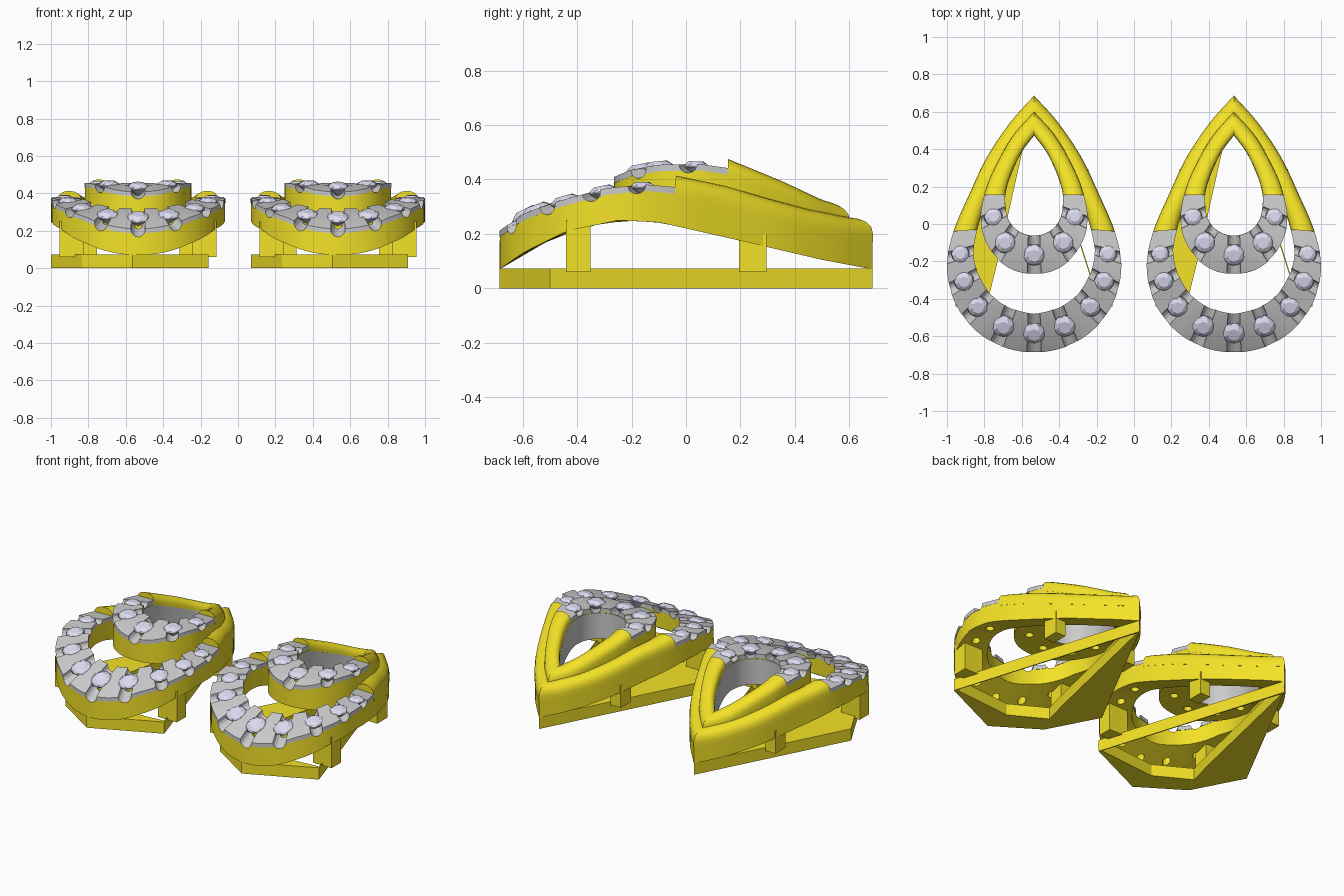
import bpy, bmesh, math
from mathutils import Vector, Matrix

if "Cube" in bpy.data.objects:
    bpy.data.objects.remove(bpy.data.objects["Cube"])

def material(name, rgb):
    m = bpy.data.materials.new(name)
    m.diffuse_color = (*rgb, 1)
    m.use_nodes = True
    m.node_tree.nodes["Principled BSDF"].inputs["Base Color"].default_value = m.diffuse_color
    return m

GOLD = material("gold", (0.9, 0.76, 0.02))
STONE = material("stone", (0.74, 0.73, 0.9))
SEAT = material("seat_grey", (0.6, 0.6, 0.6))
parts = []

def add(name, bm, mat=None, smooth=False):
    bmesh.ops.recalc_face_normals(bm, faces=bm.faces[:])
    me = bpy.data.meshes.new(name)
    bm.to_mesh(me)
    bm.free()
    ob = bpy.data.objects.new(name, me)
    bpy.context.collection.objects.link(ob)
    if mat:
        me.materials.append(mat)
    if smooth:
        bpy.ops.object.select_all(action='DESELECT')
        ob.select_set(True)
        bpy.context.view_layer.objects.active = ob
        bpy.ops.object.shade_smooth_by_angle(angle=math.radians(35))
    return ob

def spline(keys, t):
    # smooth curve through the half outline, mirrored at the round end
    n = len(keys) - 1
    p = [Vector(k) for k in keys]
    p = [Vector((-p[1].x, p[1].y))] + p + [2 * p[-1] - p[-2]]
    i = min(int(t), n - 1)
    f = t - i
    a, b, c, d = p[i:i + 4]
    return 0.5 * (2 * b + (c - a) * f + (2 * a - 5 * b + 4 * c - d) * f * f + (3 * b - a - 3 * c + d) * f ** 3)

def lerp(table, y):
    for (y0, z0), (y1, z1) in zip(table, table[1:]):
        if y <= y1:
            return z0 + (z1 - z0) * max(0, (y - y0) / (y1 - y0))
    return table[-1][1]

class Drop:
    # teardrop ring: outer and inner half outlines, bottom and top height by y
    def __init__(self, outer, inner, low, top):
        self.outer, self.inner, self.low, self.top = outer, inner, low, top
        self.n = len(outer) - 1

    def edges(self, s):
        o, i = spline(self.outer, abs(s)), spline(self.inner, abs(s))
        if s < 0:
            o.x, i.x = -o.x, -i.x
        return o, i

    def loft(self, name, ts, profile, mat=None, closed=False):
        bm = bmesh.new()
        rings = []
        for s in ts:
            o, i = self.edges(s)
            ring = []
            for u, v, dz in profile:
                q = o.lerp(i, u)
                zl, zt = lerp(self.low, q.y), lerp(self.top, q.y)
                ring.append(bm.verts.new((q.x, q.y, zl + v * (zt - zl) + dz)))
            rings.append(ring)
        k = len(profile)
        for a in range(len(rings) - (not closed)):
            r, q = rings[a], rings[(a + 1) % len(rings)]
            for j in range(k):
                bm.faces.new((r[j], r[(j + 1) % k], q[(j + 1) % k], q[j]))
        if not closed:
            bm.faces.new(rings[0])
            bm.faces.new(rings[-1])
        return add(name, bm, mat, True)

    def around(self, a, b, step=0.2):
        m = round((b - a) / step)
        return [a + (b - a) * j / m for j in range(m + 1)]

    def build(self, name, split, gems, rail_h):
        body = self.loft(name + "_band", self.around(-self.n, self.n)[1:],
                         [(0, 0, 0), (0, 1, 0), (0.5, 1, 0), (1, 1, 0), (1, 0, 0)], GOLD, True)
        cap = self.loft(name + "_setting", self.around(-split, split),
                        [(-.01, 1, -.012), (-.01, 1, .012), (.5, 1, .012), (1.01, 1, .012), (1.01, 1, -.012), (.5, 1, -.012)])
        # half-round rail running over the tip
        arc = [(0.5 - 0.51 * math.cos(math.pi * j / 8), 1, rail_h * math.sin(math.pi * j / 8) ** 0.8) for j in range(9)]
        ts = self.around(split, self.n)
        rail = self.loft(name + "_rail", ts + [-t for t in reversed(ts[:-1])],
                         [(-.01, 1, -.03)] + arc + [(1.01, 1, -.03)], GOLD)
        parts.extend([body, cap, rail])
        # stones, scallops and drilled seats
        scallop, drill = bmesh.new(), bmesh.new()
        for t, r in gems:
            for s in ([t] if t == 0 else [-t, t]):
                o, i = self.edges(s)
                m = o.lerp(i, 0.5)
                z = lerp(self.top, m.y)
                oz, iz = lerp(self.top, o.y), lerp(self.top, i.y)
                a, b = Vector((*o, oz)), Vector((*i, iz))
                d = b - a
                rot = d.to_track_quat('Z', 'Y').to_matrix().to_4x4()
                mid = (a + b) / 2 + Vector((0, 0, 0.011))
                bmesh.ops.create_cone(scallop, cap_ends=True, segments=14, radius1=r * .66, radius2=r * .54,
                                      depth=d.length * 1.2, matrix=Matrix.Translation(mid) @ rot)
                bmesh.ops.create_cone(drill, cap_ends=True, segments=12, radius1=.024, radius2=.024,
                                      depth=.6, matrix=Matrix.Translation((m.x, m.y, z)))
                slope = (lerp(self.top, m.y + .05) - lerp(self.top, m.y - .05)) / .1
                parts.append(gem(name + "_stone", (m.x, m.y, z + .002), r * 1.03, math.atan(slope)))
        for label, bm, targets in (("scallop", scallop, (body, cap)), ("drill", drill, (body,))):
            cutter = add(name + "_" + label + "_cutter", bm, SEAT if label == "scallop" else GOLD)
            for ob in targets:
                mod = ob.modifiers.new(label, 'BOOLEAN')
                mod.operation, mod.solver, mod.object = 'DIFFERENCE', 'EXACT', cutter
                if ob is body:
                    mod.material_mode = 'TRANSFER'
                bpy.context.view_layer.objects.active = ob
                bpy.ops.object.modifier_apply(modifier=label)
            bpy.data.objects.remove(cutter)

def gem(name, loc, r, tilt):
    bm = bmesh.new()
    n = 8
    levels = [(.55, .4), (.88, .2), (1, .04), (1, -.04)]
    rings = [[bm.verts.new((r * k * math.cos(2 * math.pi * (j + .5 * (q % 2)) / n),
                            r * k * math.sin(2 * math.pi * (j + .5 * (q % 2)) / n), r * h)) for j in range(n)]
             for q, (k, h) in enumerate(levels)]
    for a, b in zip(rings, rings[1:]):
        for j in range(n):
            bm.faces.new((a[j], b[j], b[(j + 1) % n], a[(j + 1) % n]))
    bm.faces.new(rings[0])
    tip = bm.verts.new((0, 0, -.8 * r))
    for j in range(n):
        bm.faces.new((rings[-1][j], tip, rings[-1][(j + 1) % n]))
    bm.transform(Matrix.Translation(loc) @ Matrix.Rotation(tilt, 4, 'X'))
    return add(name, bm, STONE)

# large outer drop
Drop([(0, -.685), (.18, -.65), (.33, -.55), (.43, -.4), (.465, -.22), (.43, -.04), (.35, .15), (.25, .36), (.125, .545), (0, .685)],
     [(0, -.48), (.115, -.455), (.21, -.4), (.285, -.3), (.325, -.17), (.305, -.03), (.25, .13), (.17, .29), (.085, .42), (0, .53)],
     [(-.685, .07), (-.6, .13), (-.44, .21), (-.25, .25), (-.1, .243), (.2, .175), (.5, .105), (.685, .07)],
     [(-.685, .2), (-.6, .26), (-.5, .3), (-.3, .355), (-.15, .37), (-.04, .36), (.15, .32), (.3, .275), (.45, .235), (.6, .205), (.685, .2)]
     ).build("outer_drop", 5, [(0, .06), (1.12, .06), (2.3, .056), (3.3, .052), (4.22, .047)], .055)

# small raised inner drop
inner = Drop([(0, -.265), (.11, -.245), (.2, -.18), (.265, -.075), (.285, .03), (.265, .155), (.22, .28), (.12, .46), (0, .6)],
             [(0, -.065), (.055, -.055), (.105, -.025), (.14, .025), (.153, .08), (.155, .155), (.13, .25), (.07, .38), (0, .475)],
             [(-.27, .27), (.1, .26), (.3, .2), (.6, .12)],
             [(-.27, .395), (-.2, .425), (-.1, .442), (.05, .445), (.155, .43), (.35, .35), (.5, .28), (.6, .25)])
inner.build("inner_drop", 5, [(0, .058), (2.05, .056), (3.8, .048)], .045)
# grey lining of the inner opening
parts.append(inner.loft("inner_lining", inner.around(-8, 8)[1:],
                        [(.98, .02, 0), (.98, .9, 0), (1.015, .9, 0), (1.015, .02, 0)], None, True))

# lopsided base frame: wide on one side, a thin bar on the other
po = [(0, .685), (-.465, -.2), (-.3, -.51), (-.03, -.685), (.375, -.5)]
pi = [(-.002, .66), (-.195, -.2), (-.245, -.4), (-.03, -.52), (.365, -.485)]
bm = bmesh.new()
rows = [[bm.verts.new((x, y, z)) for x, y in pts] for pts, z in ((po, 0), (po, .073), (pi, .073), (pi, 0))]
for a in range(4):
    for j in range(5):
        k = (j + 1) % 5
        bm.faces.new((rows[a][j], rows[a][k], rows[(a + 1) % 4][k], rows[(a + 1) % 4][j]))
parts.append(add("base_frame", bm, GOLD))

# support posts
for name, x, y, sx, sy, top in (("front_post", .355, -.395, .13, .09, .25), ("back_post", .255, .245, .07, .1, .2)):
    for side in (-1, 1):
        bm = bmesh.new()
        bmesh.ops.create_cube(bm, size=1, matrix=Matrix.Translation((side * x, y, (.06 + top) / 2))
                              @ Matrix.Diagonal((sx, sy, top - .06, 1)))
        parts.append(add(name, bm, GOLD))

# matching pair
for ob in parts:
    twin = ob.copy()
    bpy.context.collection.objects.link(twin)
    ob.location.x, twin.location.x = -.534, .534
